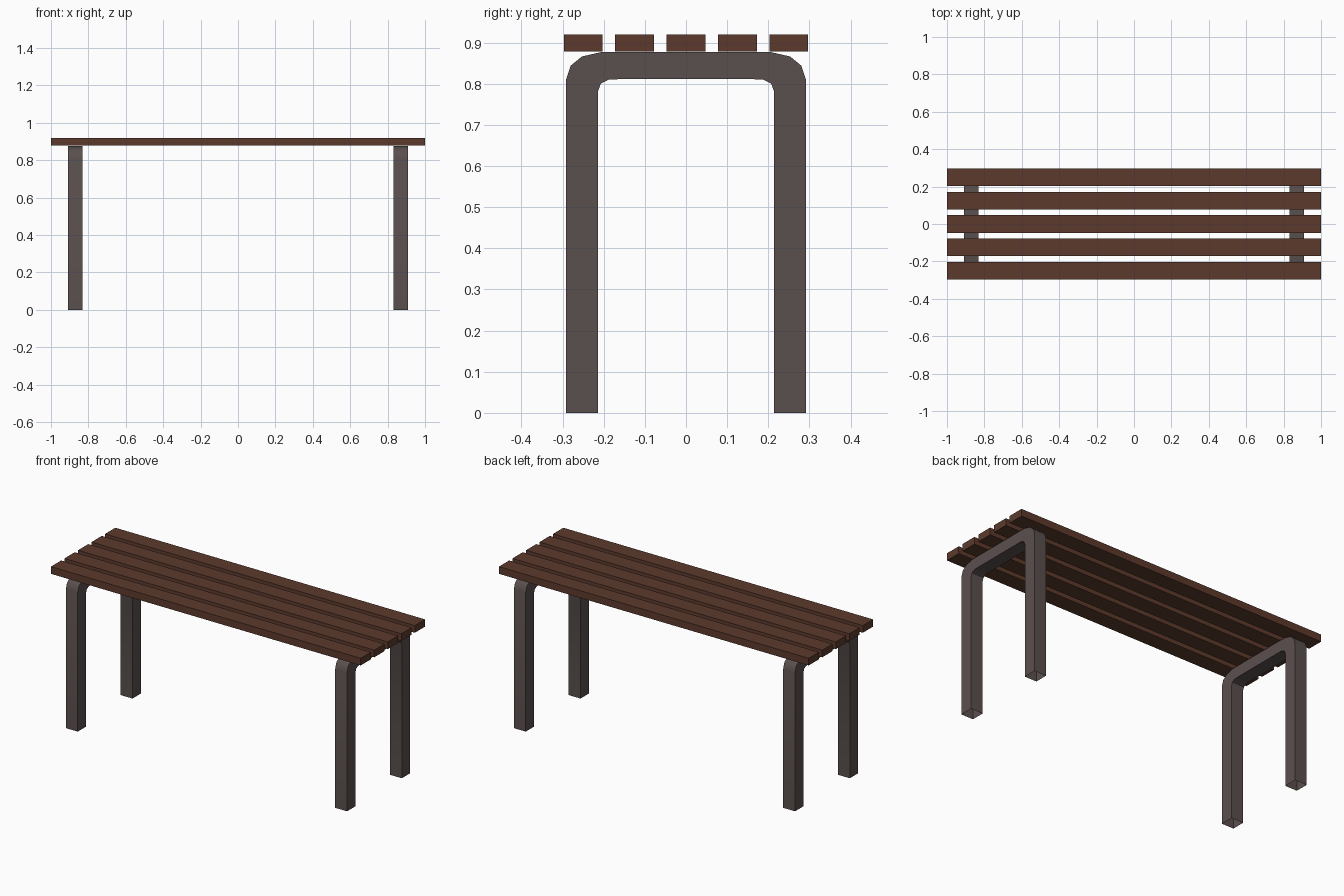
import bpy
import bmesh
import math

if "Cube" in bpy.data.objects:
    bpy.data.objects.remove(bpy.data.objects["Cube"])


def material(name, rgb):
    m = bpy.data.materials.new(name)
    m.diffuse_color = (*rgb, 1)
    m.use_nodes = True
    m.node_tree.nodes["Principled BSDF"].inputs["Base Color"].default_value = m.diffuse_color
    return m


wood = material("dark brown wood", (0.107, 0.042, 0.026))
metal = material("grey brown metal", (0.102, 0.080, 0.077))


def add_object(name, bm, mat):
    bmesh.ops.recalc_face_normals(bm, faces=bm.faces)
    mesh = bpy.data.meshes.new(name)
    bm.to_mesh(mesh)
    bm.free()
    mesh.materials.append(mat)
    obj = bpy.data.objects.new(name, mesh)
    bpy.context.collection.objects.link(obj)
    return obj


# Five seat slats
for i in range(5):
    bm = bmesh.new()
    bmesh.ops.create_cube(bm, size=1)
    for v in bm.verts:
        v.co.x *= 2.0
        v.co.y = v.co.y * 0.094 + (i - 2) * 0.125
        v.co.z = v.co.z * 0.042 + 0.899
    add_object(f"seat_slat_{i + 1}", bm, wood)

# Half profile of the bent leg frame: outer and inner edges, foot to top
outer = [(-0.291, 0), (-0.291, 0.811), (-0.280, 0.844), (-0.253, 0.866), (-0.205, 0.877)]
inner = [(-0.214, 0), (-0.214, 0.781), (-0.207, 0.800), (-0.187, 0.810), (-0.160, 0.811)]


def mirrored(points):
    return points + [(-y, z) for y, z in reversed(points)]


# Two leg frames: square tube swept along the profile, open at the feet
for side, x0, x1 in (("left", -0.908, -0.831), ("right", 0.831, 0.908)):
    bm = bmesh.new()
    rings = []
    for (oy, oz), (iy, iz) in zip(mirrored(outer), mirrored(inner)):
        rings.append([bm.verts.new(c) for c in
                      ((x0, oy, oz), (x1, oy, oz), (x1, iy, iz), (x0, iy, iz))])
    for a, b in zip(rings, rings[1:]):
        for k in range(4):
            n = (k + 1) % 4
            bm.faces.new((a[k], a[n], b[n], b[k]))
    frame = add_object(f"{side}_leg_frame", bm, metal)
    bpy.ops.object.select_all(action='DESELECT')
    frame.select_set(True)
    bpy.context.view_layer.objects.active = frame
    bpy.ops.object.shade_smooth_by_angle(angle=math.radians(40))
